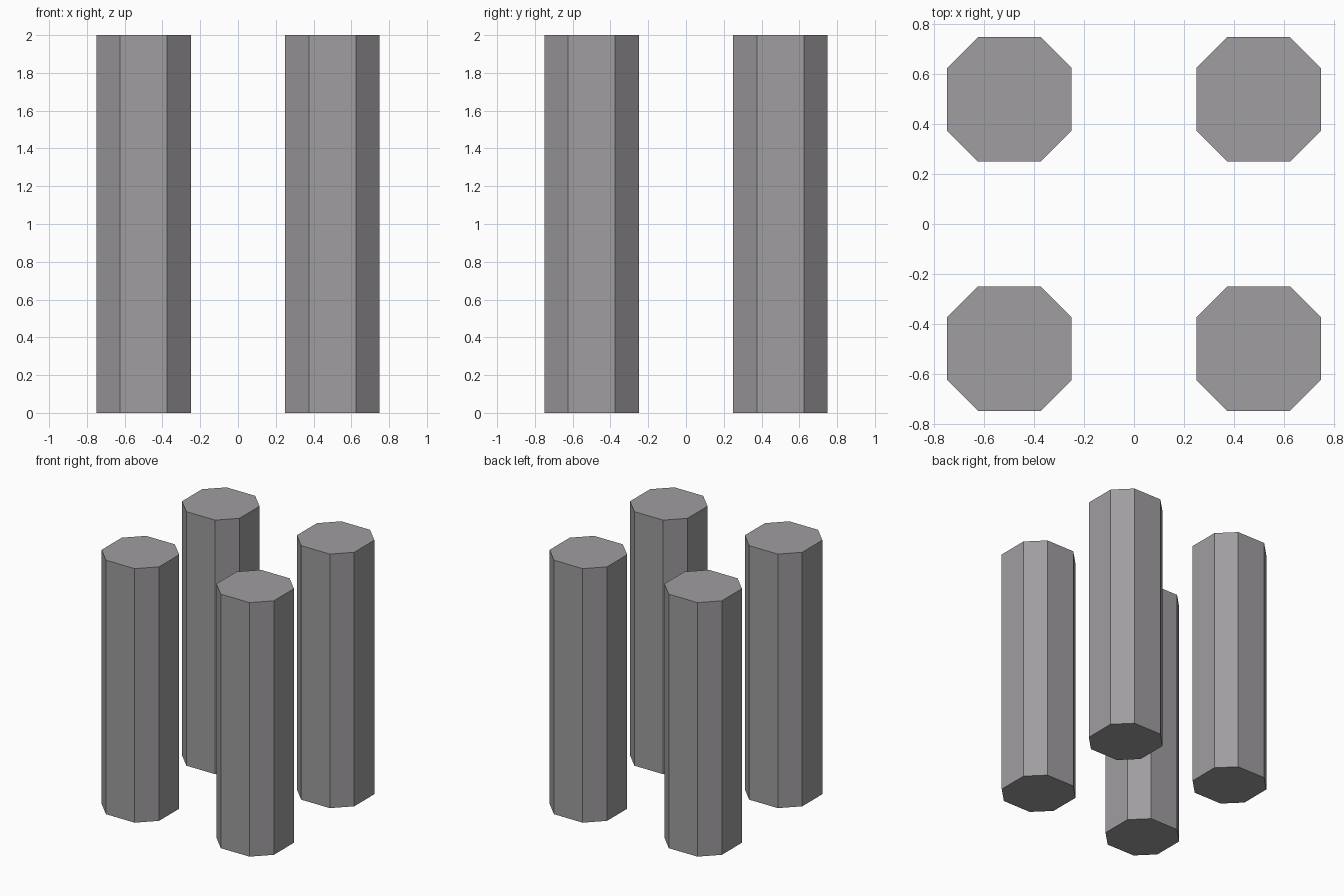
import bpy
import bmesh

if "Cube" in bpy.data.objects:
    bpy.data.objects.remove(bpy.data.objects["Cube"])

# Plain grey stone colour
stone = bpy.data.materials.new("grey stone")
stone.diffuse_color = (0.35, 0.337, 0.35, 1.0)
stone.use_nodes = True
stone.node_tree.nodes["Principled BSDF"].inputs["Base Color"].default_value = stone.diffuse_color

HALF = 0.25     # half width of a pillar
FLAT = 0.125    # half length of its axis-aligned sides
HEIGHT = 2.0


def pillar(name, cx, cy):
    """Eight-sided pillar with 45 degree corner cuts, standing on the floor."""
    profile = [(HALF, -FLAT), (HALF, FLAT), (FLAT, HALF), (-FLAT, HALF),
               (-HALF, FLAT), (-HALF, -FLAT), (-FLAT, -HALF), (FLAT, -HALF)]
    bm = bmesh.new()
    base = bm.faces.new([bm.verts.new((x, y, 0)) for x, y in profile])
    top = bmesh.ops.extrude_face_region(bm, geom=[base], use_keep_orig=True)
    verts = [v for v in top["geom"] if isinstance(v, bmesh.types.BMVert)]
    bmesh.ops.translate(bm, verts=verts, vec=(0, 0, HEIGHT))
    bmesh.ops.recalc_face_normals(bm, faces=bm.faces)
    mesh = bpy.data.meshes.new(name)
    bm.to_mesh(mesh)
    bm.free()
    mesh.materials.append(stone)
    obj = bpy.data.objects.new(name, mesh)
    obj.location = (cx, cy, 0)
    bpy.context.collection.objects.link(obj)


# Four pillars in a square
for side, x in (("left", -0.5), ("right", 0.5)):
    for end, y in (("front", -0.5), ("back", 0.5)):
        pillar(f"{end}_{side}_pillar", x, y)
